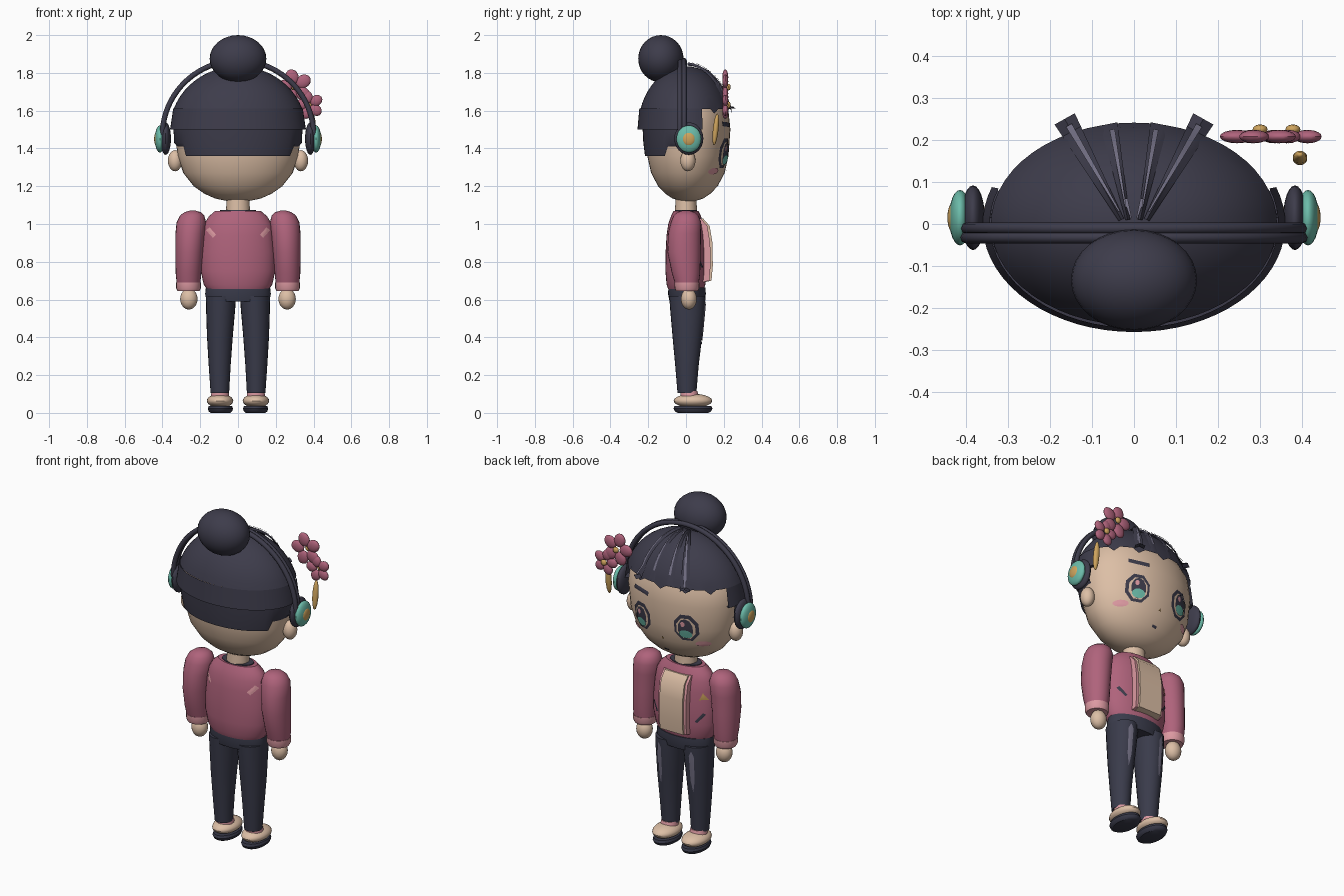
import bpy, bmesh, math
from mathutils import Vector, Matrix
from mathutils.bvhtree import BVHTree

if "Cube" in bpy.data.objects:
    bpy.data.objects.remove(bpy.data.objects["Cube"])


def material(name, r, g, b):
    m = bpy.data.materials.new(name)
    m.diffuse_color = (r, g, b, 1)
    m.use_nodes = True
    m.node_tree.nodes["Principled BSDF"].inputs["Base Color"].default_value = m.diffuse_color
    return m


DARK = material("dark_hair", .047, .045, .07)
PANTS = material("dark_cloth", .042, .044, .07)
PINK = material("rose_jacket", .43, .125, .2)
SKIN = material("skin", .72, .52, .38)
BLUSH = material("light_pink", .72, .32, .36)
TEAL = material("teal", .15, .5, .4)
GOLD = material("gold", .62, .37, .11)
GREY = material("grey_streak", .17, .16, .23)


def make(name, verts, faces, mat):
    me = bpy.data.meshes.new(name)
    me.from_pydata(verts, [], faces)
    me.materials.append(mat)
    ob = bpy.data.objects.new(name, me)
    bpy.context.collection.objects.link(ob)
    return ob


def loft(name, rings, mat, n=28):
    """Closed stack of ellipses (cx, cy, z, rx, ry), bottom to top."""
    v, f = [], []
    for cx, cy, z, rx, ry in rings:
        for i in range(n):
            t = math.tau * i / n
            v.append((cx + rx * math.cos(t), cy + ry * math.sin(t), z))
    for k in range(len(rings) - 1):
        for i in range(n):
            j = (i + 1) % n
            f.append((k * n + i, k * n + j, (k + 1) * n + j, (k + 1) * n + i))
    f.append(tuple(range(n - 1, -1, -1)))
    f.append(tuple((len(rings) - 1) * n + i for i in range(n)))
    return make(name, v, f, mat)


def ball(name, loc, size, mat, seg=24, rot=None):
    bm = bmesh.new()
    bmesh.ops.create_uvsphere(bm, u_segments=seg, v_segments=seg // 2, radius=1)
    m = Matrix.Translation(loc) @ (rot or Matrix()) @ Matrix.Diagonal((*size, 1))
    bmesh.ops.transform(bm, matrix=m, verts=bm.verts)
    ob = make(name, [], [], mat)
    bm.to_mesh(ob.data)
    bm.free()
    return ob


def tier(name, rows, a0, a1, mat, n=40, hem=None):
    """Open shell of partial ellipses (z, rx, ry); hem shifts the lowest row."""
    v, f = [], []
    for k, (z, rx, ry) in enumerate(rows):
        for i in range(n + 1):
            t = math.radians(a0 + (a1 - a0) * i / n)
            dz = hem(i, math.degrees(t)) if hem and k == 0 else 0
            v.append((rx * math.cos(t), ry * math.sin(t), z + dz))
    for k in range(len(rows) - 1):
        for i in range(n):
            a = k * (n + 1) + i
            f.append((a, a + 1, a + n + 2, a + n + 1))
    return make(name, v, f, mat)


def decal(name, target, pts, mat, side=1, lift=.004):
    """Thin plate laid on the target; pts are convex (x, z) outlines."""
    tree = BVHTree.FromPolygons([p.co for p in target.data.vertices],
                                [p.vertices[:] for p in target.data.polygons])
    n = len(pts)
    cx, cz = sum(p[0] for p in pts) / n, sum(p[1] for p in pts) / n
    flat = [(cx + (x - cx) * s, cz + (z - cz) * s) for s in (1, .5) for x, z in pts]
    v = []
    for x, z in flat + [(cx, cz)]:
        hit = tree.ray_cast(Vector((x, side * 2, z)), Vector((0, -side, 0)))[0]
        v.append((x, (hit.y if hit else 0) + side * lift, z))
    f = []
    for i in range(n):
        j = (i + 1) % n
        f += [(i, j, n + j, n + i), (n + i, n + j, 2 * n)]
    ob = make(name, v, f, mat)
    if ob.data.polygons[0].normal.y * side < 0:
        ob.data.flip_normals()
    return ob


def oval(cx, cz, rx, rz, n=12):
    return [(cx + rx * math.cos(math.tau * (i + .5) / n),
             cz + rz * math.sin(math.tau * (i + .5) / n)) for i in range(n)]


def bar(x0, z0, x1, z1, w):
    d = Vector((z0 - z1, x1 - x0)).normalized() * w / 2
    return [(x0 + d.x, z0 + d.y), (x1 + d.x, z1 + d.y),
            (x1 - d.x, z1 - d.y), (x0 - d.x, z0 - d.y)]


# head and neck
head = loft("head", [(0, .01, z, .335 * s, .225 * s) for z, s in (
    (1.12, .15), (1.135, .36), (1.16, .53), (1.2, .7), (1.27, .865), (1.36, .955),
    (1.5, 1), (1.6, .955), (1.7, .75), (1.78, .35))], SKIN, 40)
loft("neck", [(0, 0, 1.03, .065, .06), (0, 0, 1.14, .06, .055)], SKIN)

# hair cap, back tiers and bun
dome = []
for i in range(12):
    a = math.radians(19 + 70.9 * i / 11)
    dome.append((1.5 + .335 * math.sin(a), .36 * math.cos(a), .255 * math.cos(a)))
tier("hair_cap", dome, 0, 360, DARK, 56,
     lambda i, d: -.025 if 35 < d < 145 and i % 4 == 2 else 0)
tier("hair_middle_tier", [(1.5, .36, .257), (1.612, .343, .247)], 160, 380, DARK)
tier("hair_tier_underside", [(1.503, .33, .21), (1.5, .36, .257)], 160, 380, DARK)
tier("hair_nape", [(1.36, .322, .217), (1.43, .338, .226), (1.51, .342, .23)], 172, 368, DARK,
     40, lambda i, d: .05 if abs(d - 270) > 62 else 0)
ball("bun", (0, -.133, 1.875), (.15, .12, .125), DARK, 32)


def hair_z(x, y):
    return 1.5 + .335 * math.sqrt(max(.09, 1 - (x / .36) ** 2 - (y / .255) ** 2))


def strand(name, x0, y0, x1, y1, w, lift, mat):
    v, f = [], []
    d = Vector((y1 - y0, x0 - x1)).normalized()
    for k in range(9):
        t = k / 8
        x, y = x0 + (x1 - x0) * t, y0 + (y1 - y0) * t
        for s in (-1, 0, 1):
            h = w * (.25 + .75 * t) * s / 2
            v.append((x + d.x * h, y + d.y * h,
                      hair_z(x, y) + lift - (.012 if s and w > .02 else 0)))
    for k in range(8):
        f += [(3 * k + s, 3 * k + s + 1, 3 * k + s + 4, 3 * k + s + 3) for s in (0, 1)]
    return make(name, v, f, mat)


# fringe strands with pale streaks
for s in (-1, 1):
    strand("fringe_outer", .03 * s, .01, .165 * s, .25, .055, .022, DARK)
    strand("fringe_streak", .035 * s, .03, .155 * s, .235, .016, .027, GREY)
    strand("fringe_inner", .015 * s, .01, .06 * s, .238, .042, .016, DARK)
    strand("fringe_streak", .02 * s, .04, .052 * s, .225, .013, .021, GREY)
    strand("fringe_short_streak", .006 * s, .01, .02 * s, .06, .01, .017, GREY)

# headphones and ears
for y in (-.032, -.01):
    cu = bpy.data.curves.new("headband", 'CURVE')
    cu.dimensions = '3D'
    cu.bevel_depth, cu.bevel_resolution = .014, 2
    sp = cu.splines.new('POLY')
    sp.points.add(40)
    for i, p in enumerate(sp.points):
        a = math.pi * i / 40
        p.co = (.4 * math.cos(a), y, 1.47 + .395 * math.sin(a), 1)
    cu.materials.append(DARK)
    bpy.context.collection.objects.link(bpy.data.objects.new("headband", cu))
for s in (-1, 1):
    ball("ear", (.333 * s, .01, 1.335), (.038, .04, .056), SKIN)
    ball("ear_cushion", (.383 * s, .015, 1.452), (.028, .077, .086), DARK)
    ball("ear_cup", (.414 * s, .015, 1.45), (.026, .066, .072), TEAL)
    ball("ear_cup_button", (.43 * s, .015, 1.45), (.014, .036, .038), GOLD)

# flower ornament with pendant
for cx, cz, d, r in ((.3, 1.725, .055, .041), (.378, 1.63, .043, .034)):
    for i in range(5):
        a = math.radians(105 + 72 * i)
        ball("petal", (cx + d * math.cos(a), .208, cz + d * math.sin(a)),
             (r, .016, r * .85), PINK, 16, Matrix.Rotation(-a, 4, 'Y'))
    ball("flower_centre", (cx, .225, cz), (.018, .012, .018), GOLD, 12)
ball("pendant", (.395, .157, 1.5), (.018, .015, .085), GOLD, 14,
     Matrix.Rotation(math.radians(-6), 4, 'X'))

# face
for s in (-1, 1):
    x, z = .143 * s, 1.375
    decal("eye_outline", head, oval(x, z, .07, .085, 8), DARK, 1, .004)
    decal("eye_white", head, oval(x, z - .003, .054, .066, 8), SKIN, 1, .007)
    decal("iris", head, oval(x, z - .003, .041, .06, 10), DARK, 1, .010)
    decal("iris_glow", head, oval(x, z - .035, .036, .026, 10), TEAL, 1, .013)
    decal("eye_glint", head, oval(x + .012, z + .025, .012, .016, 8), BLUSH, 1, .013)
    decal("cheek", head, oval(.215 * s, 1.28, .035, .018), BLUSH, 1, .006)
decal("eyebrow", head, bar(.085, 1.525, .2, 1.53, .024), DARK, 1, .006)
decal("nose", head, [(-.008, 1.28), (.008, 1.28), (0, 1.297)], GOLD, 1, .008)
decal("mouth", head, bar(-.012, 1.2, .018, 1.203, .012), DARK, 1, .006)

# jacket body
torso = loft("jacket", [(0, 0, z, rx, ry) for z, rx, ry in (
    (.655, .165, .095), (.68, .182, .103), (.75, .197, .109), (.85, .197, .108),
    (.94, .188, .103), (1.0, .178, .094), (1.04, .155, .08), (1.07, .12, .065))], PINK, 32)
loft("collar", [(0, 0, 1.05, .1, .06), (0, 0, 1.074, .095, .058)], DARK)

# shirt panel and lapels
side = [(.09, .69), (.135, .7), (.142, .78), (.14, .9), (.125, .99), (.09, 1.03), (.03, 1.03), (.03, .69)]


def panel(name, x0, x1, dy, mat):
    n = len(side)
    v = [(x, y + dy, z) for x in (x0, x1) for y, z in side]
    f = [(i, (i + 1) % n, n + (i + 1) % n, n + i) for i in range(n)]
    ob = make(name, v, f + [tuple(range(n - 1, -1, -1)), tuple(range(n, 2 * n))], mat)
    bm = bmesh.new()
    bm.from_mesh(ob.data)
    bmesh.ops.recalc_face_normals(bm, faces=bm.faces)
    bm.to_mesh(ob.data)
    bm.free()


panel("shirt_panel", -.075, .075, 0, SKIN)
for s in (-1, 1):
    panel("lapel", .075 * s, .09 * s, -.012, BLUSH)
    decal("jacket_slash", torso, bar(.125 * s, .77, .165 * s, .82, .015), DARK)
    decal("back_stripe", torso, bar(.16 * s, .975, .125 * s, .935, .024), BLUSH, -1)
decal("badge", torso, [(-.18, .9), (-.14, .9), (-.155, .94)], GOLD, 1, .006)

# arms, cuffs and hands
for s in (-1, 1):
    loft("sleeve", [(s * cx, y, z, rx, ry) for cx, y, z, rx, ry in (
        (.262, .005, .68, .062, .062), (.262, 0, .74, .068, .075), (.258, -.01, .85, .074, .088),
        (.253, -.008, .95, .078, .087), (.247, 0, 1.01, .078, .08), (.243, 0, 1.045, .064, .066),
        (.24, 0, 1.063, .042, .045), (.24, 0, 1.071, .015, .018))], PINK, 24)
    loft("cuff", [(s * .262, .005, .645, .058, .058), (s * .262, .005, .66, .065, .065),
                  (s * .262, .005, .69, .065, .066)], BLUSH, 24)
    ball("hand", (s * .26, .015, .603), (.046, .042, .056), SKIN, 20)

# trousers
loft("trouser_waist", [(0, .005, z, rx, ry) for z, rx, ry in (
    (.59, .166, .092), (.63, .174, .1), (.665, .17, .098))], PANTS, 32)
for s in (-1, 1):
    leg = loft("trouser_leg", [(s * cx, y, z, rx, ry) for cx, y, z, rx, ry in (
        (.096, .005, .105, .049, .05), (.097, .005, .25, .058, .062), (.096, .007, .4, .068, .078),
        (.092, .008, .55, .077, .092), (.09, .007, .62, .08, .096))], PANTS, 24)
    x = .105 * s
    decal("trouser_streak", leg, [(x - .014, .57), (x - .012, .42), (x, .35),
                                  (x + .012, .42), (x + .014, .57), (x, .6)], GREY)
    # socks and shoes
    loft("sock", [(s * .095, .02, .08, .05, .05), (s * .095, .015, .115, .045, .045)], BLUSH)
    ball("shoe", (s * .095, .037, .064), (.07, .102, .037), SKIN)
    loft("sole", [(s * .093, .037, z, rx, ry) for z, rx, ry in (
        (0, .052, .082), (.008, .062, .096), (.022, .067, .103), (.036, .062, .098))], PANTS)

# soft shading with crisp edges
for ob in bpy.data.objects:
    if ob.type == 'MESH':
        bpy.ops.object.select_all(action='DESELECT')
        ob.select_set(True)
        bpy.context.view_layer.objects.active = ob
        bpy.ops.object.shade_smooth_by_angle(angle=math.radians(35))
